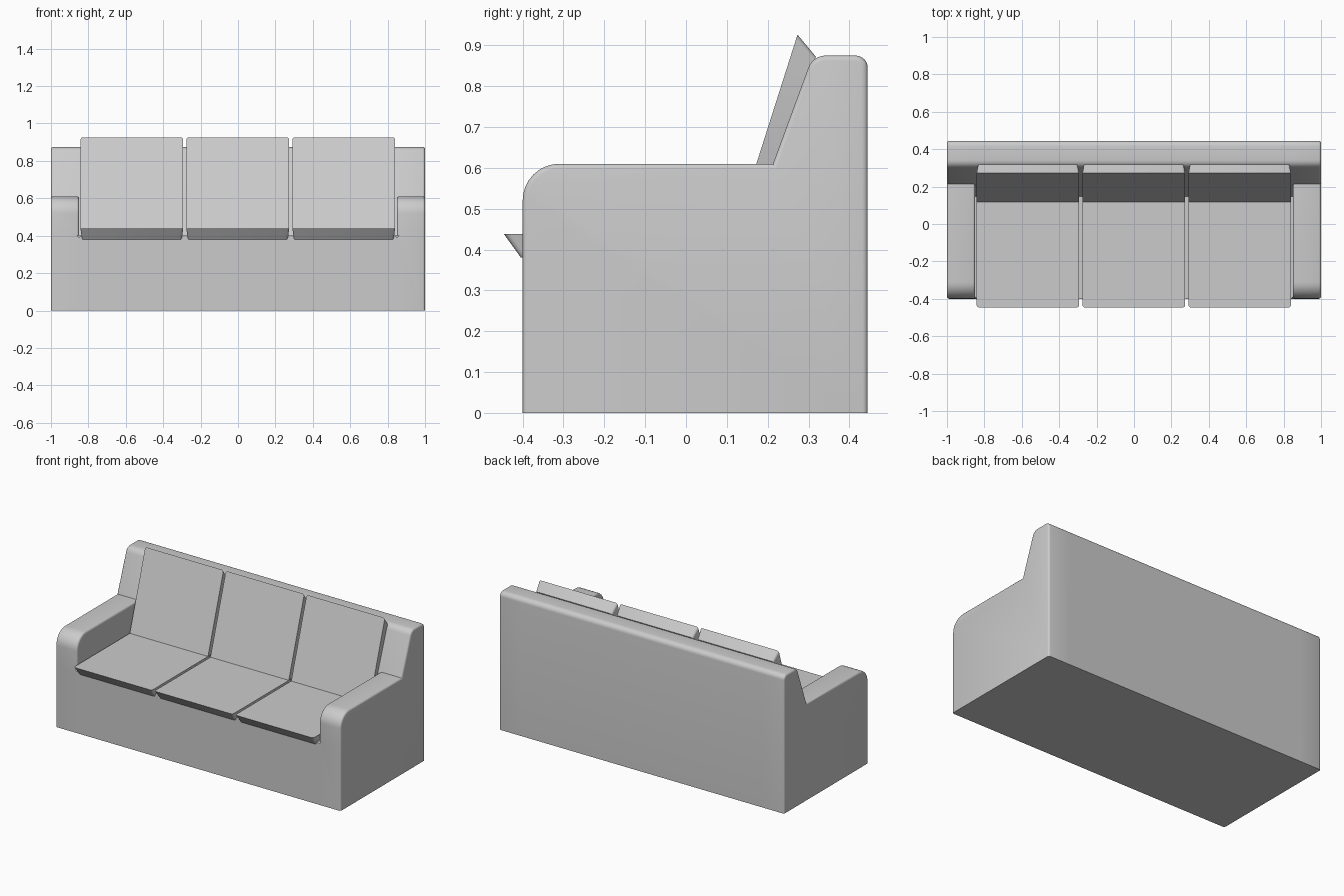
import bpy, bmesh, math

if "Cube" in bpy.data.objects:
    bpy.data.objects.remove(bpy.data.objects["Cube"])

grey = bpy.data.materials.new("light grey fabric")
grey.diffuse_color = (0.6, 0.6, 0.6, 1)
grey.use_nodes = True
grey.node_tree.nodes["Principled BSDF"].inputs["Base Color"].default_value = grey.diffuse_color


def finish(bm, name, angle):
    bmesh.ops.recalc_face_normals(bm, faces=bm.faces[:])
    me = bpy.data.meshes.new(name)
    bm.to_mesh(me)
    bm.free()
    me.materials.append(grey)
    ob = bpy.data.objects.new(name, me)
    bpy.context.collection.objects.link(ob)
    bpy.ops.object.select_all(action='DESELECT')
    ob.select_set(True)
    bpy.context.view_layer.objects.active = ob
    bpy.ops.object.shade_smooth_by_angle(angle=math.radians(angle))
    return ob


def arc(cy, cz, r, a0, a1, n=6):
    return [(cy + r * math.cos(math.radians(a0 + (a1 - a0) * i / n)),
             cz + r * math.sin(math.radians(a0 + (a1 - a0) * i / n))) for i in range(n + 1)]


# Sofa frame: side profiles (y, z) of the arms, the backrest and the seat
back = arc(0.342, 0.83, 0.045, 162, 90) + arc(0.415, 0.845, 0.03, 90, 0) + [(0.445, 0)]
arm = arc(-0.31, 0.52, 0.09, 180, 90, 8)
crease, low = (0.213, 0.61), (0.146, 0.40)
outer = [(-0.4, 0), (-0.4, 0.40)] + arm + [crease] + back
seat = [(-0.4, 0), (-0.4, 0.40), low, crease] + back
wall = [(-0.4, 0.40)] + arm + [crease, low]

bm = bmesh.new()


def cap(x, prof):
    bm.faces.new([bm.verts.new((x, y, z)) for y, z in prof])


def strip(x0, x1, prof):
    for i, p in enumerate(prof):
        q = prof[(i + 1) % len(prof)]
        bm.faces.new([bm.verts.new(c) for c in
                      ((x0, *p), (x1, *p), (x1, *q), (x0, *q))])


for s in (-1, 1):
    cap(s, outer)
    strip(s * 0.85, s, outer)
    cap(s * 0.85, wall)
strip(-0.85, 0.85, seat)
bmesh.ops.remove_doubles(bm, verts=bm.verts[:], dist=1e-5)
bmesh.ops.recalc_face_normals(bm, faces=bm.faces[:])


# Soften the side edges of the frame
def soft(e):
    a, b = (v.co for v in e.verts)
    if len(e.link_faces) != 2 or abs(a.x - b.x) > 1e-4 or max(a.z, b.z) < 0.01:
        return False
    return e.calc_face_angle_signed() > math.radians(40)


bmesh.ops.bevel(bm, geom=[e for e in bm.edges if soft(e)], offset=0.012,
                offset_type='OFFSET', segments=3, profile=0.5, affect='EDGES',
                clamp_overlap=True)
finish(bm, "sofa_frame", 35)


# Cushion: full-width face (p0-p1) tapering to a slightly narrower rear (q0-q1)
def cushion(name, x0, x1, p0, p1, q0, q1):
    bm = bmesh.new()
    t = 0.008
    f = [bm.verts.new(c) for c in ((x0, *p0), (x1, *p0), (x1, *p1), (x0, *p1))]
    r = [bm.verts.new(c) for c in
         ((x0 + t, *q0), (x1 - t, *q0), (x1 - t, *q1), (x0 + t, *q1))]
    bm.faces.new(f)
    bm.faces.new(r[::-1])
    for i in range(4):
        j = (i + 1) % 4
        bm.faces.new((f[i], r[i], r[j], f[j]))
    bm.edges.ensure_lookup_table()
    corners = [e for e in bm.edges if (e.verts[0] in f) != (e.verts[1] in f)]
    bmesh.ops.bevel(bm, geom=corners, offset=0.012, offset_type='OFFSET',
                    segments=3, profile=0.5, affect='EDGES')
    finish(bm, name, 35)


spans = {"left": (-0.842, -0.293), "middle": (-0.276, 0.274), "right": (0.291, 0.84)}
for side, (x0, x1) in spans.items():
    cushion("seat_cushion_" + side, x0, x1,
            (-0.446, 0.438), (0.15, 0.438), (-0.404, 0.38), (0.15, 0.38))
    cushion("back_cushion_" + side, x0, x1,
            (0.115, 0.43), (0.273, 0.926), (0.165, 0.42), (0.318, 0.872))
